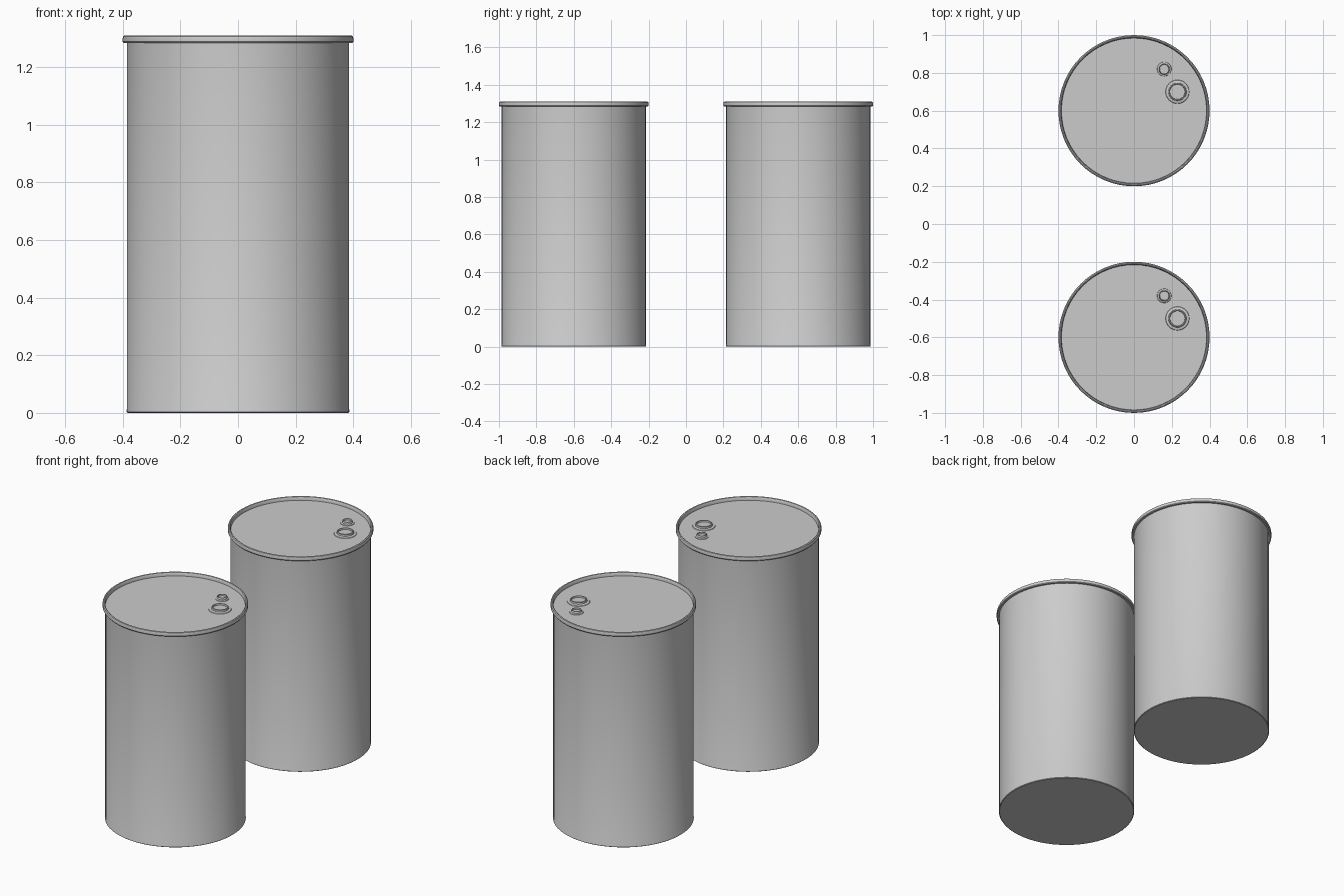
import bpy, bmesh
from math import sin, cos, tau, radians

if "Cube" in bpy.data.objects:
    bpy.data.objects.remove(bpy.data.objects["Cube"])


def lathe(name, profile, center, sides):
    """Revolve an (r, z) profile that starts and ends on the axis."""
    bm = bmesh.new()
    rings = []
    for r, z in profile:
        if r == 0:
            rings.append([bm.verts.new((0, 0, z))])
        else:
            rings.append([bm.verts.new((r * cos(tau * i / sides), r * sin(tau * i / sides), z))
                          for i in range(sides)])
    for a, b in zip(rings, rings[1:]):
        for i in range(sides):
            j = (i + 1) % sides
            loop = [a[i % len(a)], a[j % len(a)], b[j % len(b)], b[i % len(b)]]
            bm.faces.new(list(dict.fromkeys(loop)))
    bmesh.ops.recalc_face_normals(bm, faces=bm.faces)
    mesh = bpy.data.meshes.new(name)
    bm.to_mesh(mesh)
    bm.free()
    ob = bpy.data.objects.new(name, mesh)
    ob.location = center
    bpy.context.collection.objects.link(ob)
    bpy.context.view_layer.objects.active = ob
    ob.select_set(True)
    bpy.ops.object.shade_smooth_by_angle(angle=radians(35))
    ob.select_set(False)
    return ob


LID_Z = 1.288

# Drum shell: flat base, straight wall, rolled rim and recessed lid
shell = [(0, 0), (0.383, 0), (0.387, 0.003), (0.387, 0.010), (0.386, 0.012),
         (0.386, 1.284), (0.397, 1.284), (0.400, 1.288), (0.400, 1.301),
         (0.398, 1.307), (0.393, 1.310), (0.388, 1.308), (0.385, 1.303),
         (0.384, LID_Z), (0, LID_Z)]


# Bung fitting: sloped flange, raised collar and sunken plug
def bung(name, r, center):
    lathe(name, [(0, 0), (r, 0), (r * 0.97, 0.003), (r * 0.76, 0.006),
                 (r * 0.74, 0.015), (r * 0.70, 0.017), (r * 0.64, 0.016),
                 (r * 0.62, 0.007), (0, 0.007)], center, 32)


for side, y in (("front", -0.6), ("back", 0.6)):
    lathe(side + "_drum", shell, (0, y, 0), 64)
    bung(side + "_large_bung", 0.063, (0.23, y + 0.10, LID_Z))
    bung(side + "_small_bung", 0.038, (0.16, y + 0.22, LID_Z))
